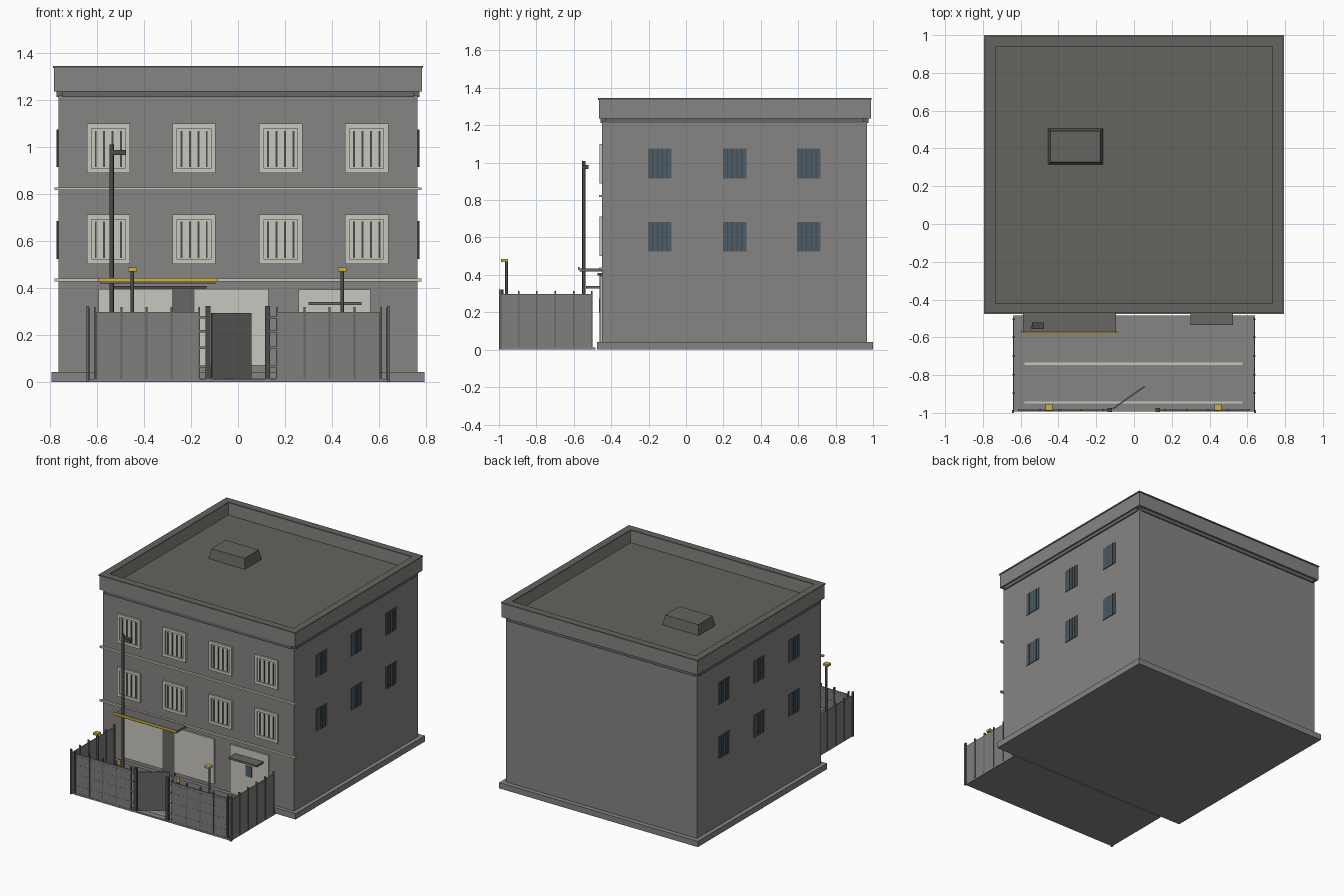
import bpy, bmesh, math
from mathutils import Matrix, Vector

if "Cube" in bpy.data.objects:
    bpy.data.objects.remove(bpy.data.objects["Cube"])


def material(name, rgb):
    m = bpy.data.materials.new(name)
    m.diffuse_color = (*rgb, 1)
    m.use_nodes = True
    m.node_tree.nodes["Principled BSDF"].inputs["Base Color"].default_value = m.diffuse_color
    return m


WALL = material("wall_grey", (0.24, 0.232, 0.224))
FENCE = material("fence_grey", (0.215, 0.21, 0.205))
ROOF = material("roof_grey", (0.125, 0.127, 0.112))
METAL = material("mid_grey_metal", (0.135, 0.133, 0.13))
DARK = material("dark_metal", (0.07, 0.07, 0.068))
CREAM = material("cream_trim", (0.58, 0.57, 0.51))
GLASS = material("blue_glass", (0.075, 0.11, 0.14))
YELLOW = material("yellow", (0.58, 0.44, 0.06))


def finish(name, bm, mat):
    me = bpy.data.meshes.new(name)
    bm.to_mesh(me)
    bm.free()
    me.materials.append(mat)
    ob = bpy.data.objects.new(name, me)
    bpy.context.collection.objects.link(ob)
    return ob


def boxes(name, mat, bounds):
    """One object from boxes given as (x0, x1, y0, y1, z0, z1)."""
    bm = bmesh.new()
    for x0, x1, y0, y1, z0, z1 in bounds:
        mtx = Matrix.Translation(((x0 + x1) / 2, (y0 + y1) / 2, (z0 + z1) / 2)) @ \
            Matrix.Diagonal((x1 - x0, y1 - y0, z1 - z0, 1))
        bmesh.ops.create_cube(bm, size=1, matrix=mtx)
    return finish(name, bm, mat)


def cylinder(name, mat, x, y, z0, z1, r):
    bm = bmesh.new()
    bmesh.ops.create_cone(bm, cap_ends=True, segments=12, radius1=r, radius2=r, depth=z1 - z0,
                          matrix=Matrix.Translation((x, y, (z0 + z1) / 2)))
    ob = finish(name, bm, mat)
    for p in ob.data.polygons:
        p.use_smooth = len(p.vertices) == 4
    return ob


def ring(x0, x1, y0, y1, z0, z1, t):
    """Four boxes forming a rectangular rim seen from above."""
    return [(x0, x1, y0, y0 + t, z0, z1), (x0, x1, y1 - t, y1, z0, z1),
            (x0, x0 + t, y0 + t, y1 - t, z0, z1), (x1 - t, x1, y0 + t, y1 - t, z0, z1)]


# Building shell
boxes("plinth", WALL, [(-0.795, 0.795, -0.477, 1.0, 0, 0.042)])
boxes("main_walls", WALL, [(-0.765, 0.765, -0.45, 0.967, 0.042, 1.22)])
boxes("roof_core", WALL, [(-0.745, 0.745, -0.43, 0.945, 1.22, 1.238)])
boxes("cornice_strips", METAL, [
    (-0.75, 0.75, -0.458, -0.43, 1.212, 1.237), (-0.75, 0.75, 0.945, 0.975, 1.212, 1.237),
    (-0.773, -0.745, -0.433, 0.95, 1.212, 1.237), (0.745, 0.773, -0.433, 0.95, 1.212, 1.237)])

# Parapet, roof and hatch
boxes("parapet", WALL, ring(-0.783, 0.783, -0.465, 0.988, 1.237, 1.336, 0.045))
boxes("parapet_cap", ROOF, ring(-0.787, 0.787, -0.47, 0.993, 1.336, 1.345, 0.053))
boxes("roof_deck", ROOF, [(-0.74, 0.74, -0.422, 0.945, 1.236, 1.25)])
hatch = boxes("roof_hatch", ROOF, [(-0.455, -0.165, 0.315, 0.505, 1.25, 1.32)])
for v in hatch.data.vertices:  # slight taper toward the top
    if v.co.z > 1.3:
        v.co.x += 0.013 if v.co.x < -0.31 else -0.013
        v.co.y += 0.013 if v.co.y < 0.41 else -0.013

# Front bands
boxes("front_bands", CREAM, [(-0.782, 0.782, -0.464, -0.448, z, z + 0.012) for z in (0.816, 0.428)])

# Front windows: panel, raised frame, bars
frames, panels, bars = [], [], []
for cx in (-0.552, -0.187, 0.182, 0.548):
    for cz in (0.994, 0.607):
        x0, x1, z0, z1, t = cx - 0.092, cx + 0.092, cz - 0.105, cz + 0.105, 0.02
        panels.append((x0 + t, x1 - t, -0.455, -0.448, z0 + t, z1 - t))
        frames += [(x0, x1, -0.463, -0.448, z0, z0 + t), (x0, x1, -0.463, -0.448, z1 - t, z1),
                   (x0, x0 + t, -0.463, -0.448, z0 + t, z1 - t),
                   (x1 - t, x1, -0.463, -0.448, z0 + t, z1 - t)]
        bars += [(cx + o - 0.004, cx + o + 0.004, -0.461, -0.454, cz - 0.08, cz + 0.075)
                 for o in (-0.054, -0.018, 0.018, 0.054)]
boxes("front_window_panels", CREAM, panels)
boxes("front_window_frames", CREAM, frames)
boxes("front_window_bars", DARK, bars)

# Side windows on both flanks
panes, sbars = [], []
for s in (-1, 1):
    def span(a, b):
        return (min(s * a, s * b), max(s * a, s * b))
    for cy in (-0.14, 0.26, 0.657):
        for cz in (0.995, 0.604):
            panes.append((*span(0.76, 0.769), cy - 0.063, cy + 0.063, cz - 0.08, cz + 0.08))
            sbars += [(*span(0.766, 0.772), cy + o - 0.003, cy + o + 0.003, cz - 0.08, cz + 0.08)
                      for o in (-0.038, -0.013, 0.013, 0.038)]
boxes("side_window_panes", GLASS, panes)
boxes("side_window_bars", DARK, sbars)

# Shop front and side door
boxes("shop_windows", CREAM, [(-0.595, -0.28, -0.46, -0.448, 0.07, 0.396),
                              (-0.185, 0.13, -0.46, -0.448, 0.07, 0.396)])
boxes("shop_door", METAL, [(-0.28, -0.185, -0.462, -0.448, 0.042, 0.402)])
boxes("shop_header", DARK, [(-0.545, -0.135, -0.472, -0.448, 0.397, 0.409)])
boxes("door_surround", CREAM, [(0.257, 0.565, -0.46, -0.448, 0.042, 0.394)])
boxes("door_pane", GLASS, [(0.385, 0.435, -0.465, -0.459, 0.2, 0.275)])

# Canopies
boxes("shop_canopy", METAL, [(-0.588, -0.095, -0.57, -0.448, 0.419, 0.434)])
boxes("shop_canopy_edge", YELLOW, [(-0.597, -0.088, -0.578, -0.568, 0.425, 0.443)])
boxes("door_canopy", METAL, [(0.3, 0.525, -0.535, -0.448, 0.326, 0.34)])

# Yard and painted lines
boxes("yard_slab", WALL, [(-0.64, 0.64, -0.992, -0.485, 0, 0.012)])
boxes("yard_lines", CREAM, [(-0.58, 0.575, y - 0.006, y + 0.006, 0.011, 0.015) for y in (-0.74, -0.945)])

# Fence: front and side panels, rails and posts
fpanels, rails, posts = [], [], []
for s in (-1, 1):
    def sx(a, b):
        return (min(s * a, s * b), max(s * a, s * b))
    fpanels += [(*sx(0.168, 0.602), -0.99, -0.982, 0.012, 0.297),
                (*sx(0.634, 0.64), -0.985, -0.505, 0.012, 0.297)]
    rails += [(*sx(0.12, 0.6), -0.991, -0.981, z - 0.005, z + 0.005) for z in (0.065, 0.145, 0.215, 0.275)]
    posts += [(*sx(x - 0.004, x + 0.004), -0.992, -0.98, 0.012, 0.318)
              for x in (0.283, 0.39, 0.496, 0.61, 0.165)]
    posts.append((*sx(0.634, 0.646), -1.0, -0.984, 0, 0.322))
    posts += [(*sx(0.631, 0.644), y - 0.004, y + 0.004, 0.012, 0.315)
              for y in (-0.895, -0.797, -0.7, -0.6, -0.505)]
boxes("fence_panels", FENCE, fpanels)
boxes("fence_rails", FENCE, rails)
boxes("fence_posts", METAL, posts)
boxes("gate_posts", DARK, [(c - 0.011, c + 0.011, -0.995, -0.975, 0.012, 0.322) for c in (-0.128, 0.126)])

# Gate leaf standing ajar
leaf = boxes("gate_leaf", METAL, [(0, 0.205, -0.004, 0.004, 0.014, 0.294)])
leaf.data.transform(Matrix.Translation((-0.112, -0.978, 0)) @ Matrix.Rotation(math.radians(35), 4, 'Z'))

# Fence lamps
for side, x in (("left", -0.45), ("right", 0.444)):
    cylinder("lamp_post_" + side, DARK, x, -0.96, 0.012, 0.472, 0.008)
    boxes("lamp_head_" + side, YELLOW, [(x - 0.019, x + 0.019, -0.988, -0.952, 0.47, 0.486)])

# Tall pole with camera box
cylinder("tall_pole", DARK, -0.538, -0.546, 0.012, 1.01, 0.009)
boxes("pole_camera", DARK, [(-0.54, -0.477, -0.555, -0.522, 0.966, 0.988)])

# Small bollards below the canopy
for i, x in enumerate((-0.575, -0.1)):
    cylinder("bollard_%d" % i, DARK, x, -0.54, 0.012, 0.06, 0.011)
    cylinder("bollard_top_%d" % i, YELLOW, x, -0.54, 0.06, 0.085, 0.013)
